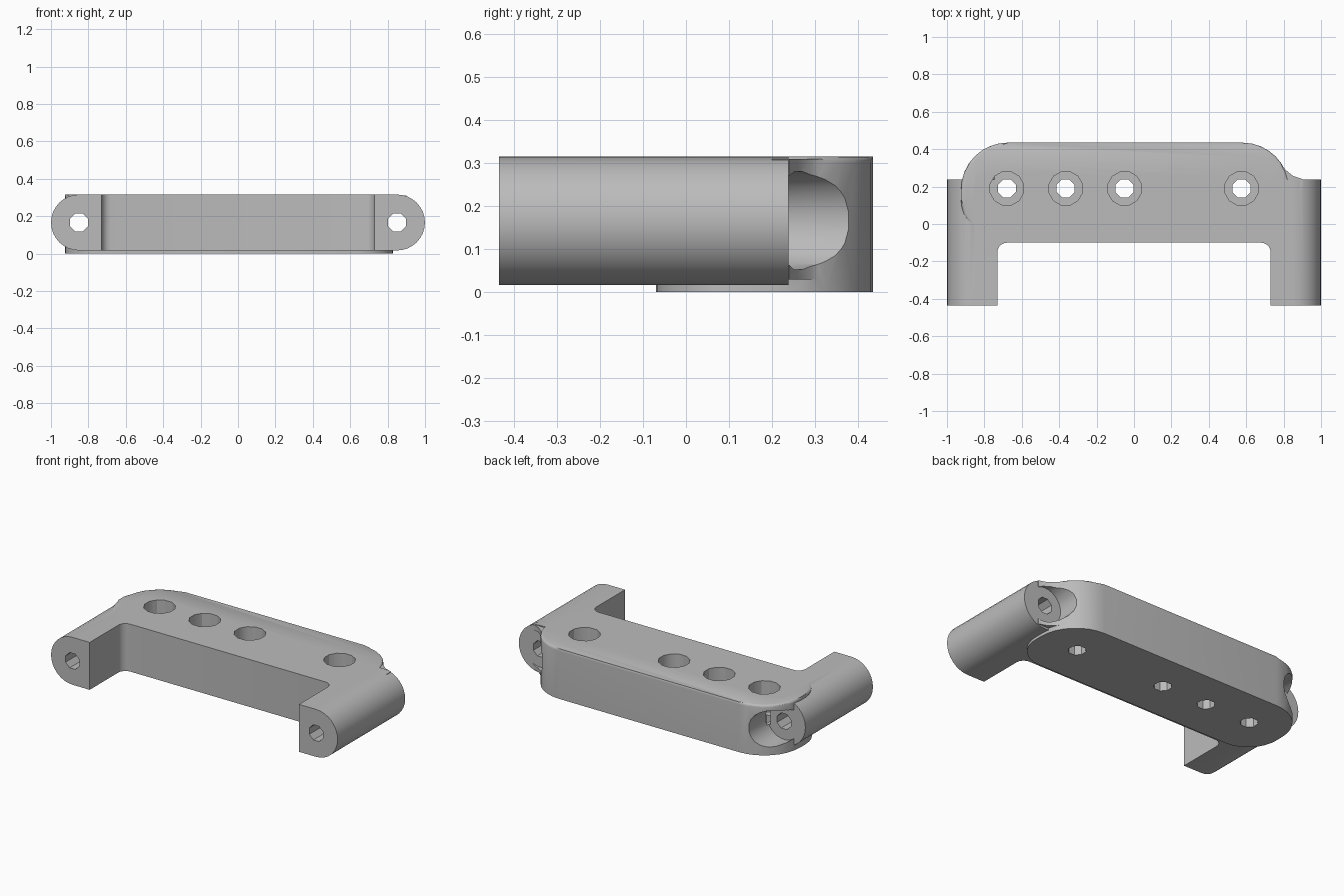
import bpy, bmesh
from math import cos, sin, pi, radians
from mathutils import Vector

cube = bpy.data.objects.get("Cube")
if cube:
    bpy.data.objects.remove(cube, do_unlink=True)

grey = bpy.data.materials.new("Plain grey")
grey.use_nodes = True
colour = (0.5, 0.5, 0.5, 1)
grey.diffuse_color = colour
grey.node_tree.nodes["Principled BSDF"].inputs["Base Color"].default_value = colour

TOP, UNDER = 0.316, 0.017          # top face and underside of the arms
ARM_X, ARM_Z = 0.85, (TOP + UNDER) / 2
ARM_R = (TOP - UNDER) / 2
ARM_FRONT, ARM_BACK = -0.435, 0.238


def rounded(corners, steps=8):
    """Outline from (x, y, radius) corners, all of them right angles."""
    points = []
    for i, (x, y, r) in enumerate(corners):
        p = Vector((x, y))
        if r == 0:
            points.append(p)
            continue
        a = (Vector(corners[i - 1][:2]) - p).normalized()
        b = (Vector(corners[(i + 1) % len(corners)][:2]) - p).normalized()
        for k in range(steps + 1):
            t = pi / 2 * k / steps
            points.append(p + a * r * (1 - sin(t)) + b * r * (1 - cos(t)))
    return points


def circle(u, v, r, sides):
    return [(u + r * cos(2 * pi * (k + 0.5) / sides),
             v + r * sin(2 * pi * (k + 0.5) / sides)) for k in range(sides)]


def prism(name, outline, axis, low, high, top_bevel=0):
    """Extrude an outline along z (plan outline) or y (front outline)."""
    bm = bmesh.new()

    def place(p, h):
        return (p[0], p[1], h) if axis == "z" else (p[0], h, p[1])

    rings = [[bm.verts.new(place(p, h)) for p in outline] for h in (low, high)]
    bm.faces.new(rings[0])
    cap = bm.faces.new(rings[1])
    n = len(outline)
    for i in range(n):
        j = (i + 1) % n
        bm.faces.new((rings[0][i], rings[0][j], rings[1][j], rings[1][i]))
    if top_bevel:
        bmesh.ops.bevel(bm, geom=list(cap.edges), offset=top_bevel,
                        segments=3, profile=0.5, affect="EDGES")
    bmesh.ops.recalc_face_normals(bm, faces=bm.faces)
    mesh = bpy.data.meshes.new(name)
    bm.to_mesh(mesh)
    bm.free()
    mesh.materials.append(grey)
    obj = bpy.data.objects.new(name, mesh)
    bpy.context.collection.objects.link(obj)
    return obj


def combine(target, tool, operation):
    mod = target.modifiers.new("combine", "BOOLEAN")
    mod.operation, mod.solver, mod.object = operation, "EXACT", tool
    bpy.context.view_layer.objects.active = target
    bpy.ops.object.modifier_apply(modifier=mod.name)
    bpy.data.objects.remove(tool, do_unlink=True)


# Main block, with rounded corners and a softened top rim
body = prism("bracket_body", rounded([
    (-0.925, -0.07, 0.2), (0.83, -0.07, 0.2),
    (0.83, 0.435, 0.25), (-0.925, 0.435, 0.25)]), "z", 0, TOP, 0.015)

# Front wall, flowing into the arms with small fillets
inner = 0.73
web = prism("front_wall", rounded([
    (-ARM_X, -0.16, 0), (-inner, -0.16, 0), (-inner, -0.1, 0.05),
    (inner, -0.1, 0.05), (inner, -0.16, 0), (ARM_X, -0.16, 0),
    (ARM_X, 0.1, 0), (-ARM_X, 0.1, 0)], 5), "z", UNDER, TOP)
combine(body, web, "UNION")

# Arms with a D-shaped section, round on the outside
for side in (-1, 1):
    section = [(side * inner, UNDER)]
    for k in range(17):
        t = -pi / 2 + pi * k / 16
        section.append((side * (ARM_X + ARM_R * cos(t)), ARM_Z + ARM_R * sin(t)))
    section.append((side * inner, TOP))
    arm = prism("arm", section, "y", ARM_FRONT, ARM_BACK)
    combine(body, arm, "UNION")

# Fillet between the left arm and the block
blend = prism("arm_blend", [(0.72, 0.2), (0.9, 0.2), (0.9, 0.24), (0.85, 0.257),
                            (0.81, 0.29), (0.77, 0.34)], "z", 0.03, TOP - 0.006)
combine(body, blend, "UNION")

# Bores along the arms, with clearance scoops behind them
for side in (-1, 1):
    scoop = prism("scoop", circle(side * ARM_X, ARM_Z, 0.115, 20), "y", ARM_BACK, 0.6)
    combine(body, scoop, "DIFFERENCE")
    bore = prism("bore", circle(side * ARM_X, ARM_Z, 0.052, 8), "y", -0.6, 0.6)
    combine(body, bore, "DIFFERENCE")

# Counterbored screw holes through the block
for x in (-0.68, -0.365, -0.05, 0.575):
    recess = prism("recess", circle(x, 0.19, 0.092, 12), "z", 0.12, 0.5)
    combine(body, recess, "DIFFERENCE")
    hole = prism("hole", circle(x, 0.19, 0.052, 8), "z", -0.1, 0.5)
    combine(body, hole, "DIFFERENCE")

bpy.ops.object.select_all(action="DESELECT")
body.select_set(True)
bpy.context.view_layer.objects.active = body
bpy.ops.object.shade_smooth_by_angle(angle=radians(30))
